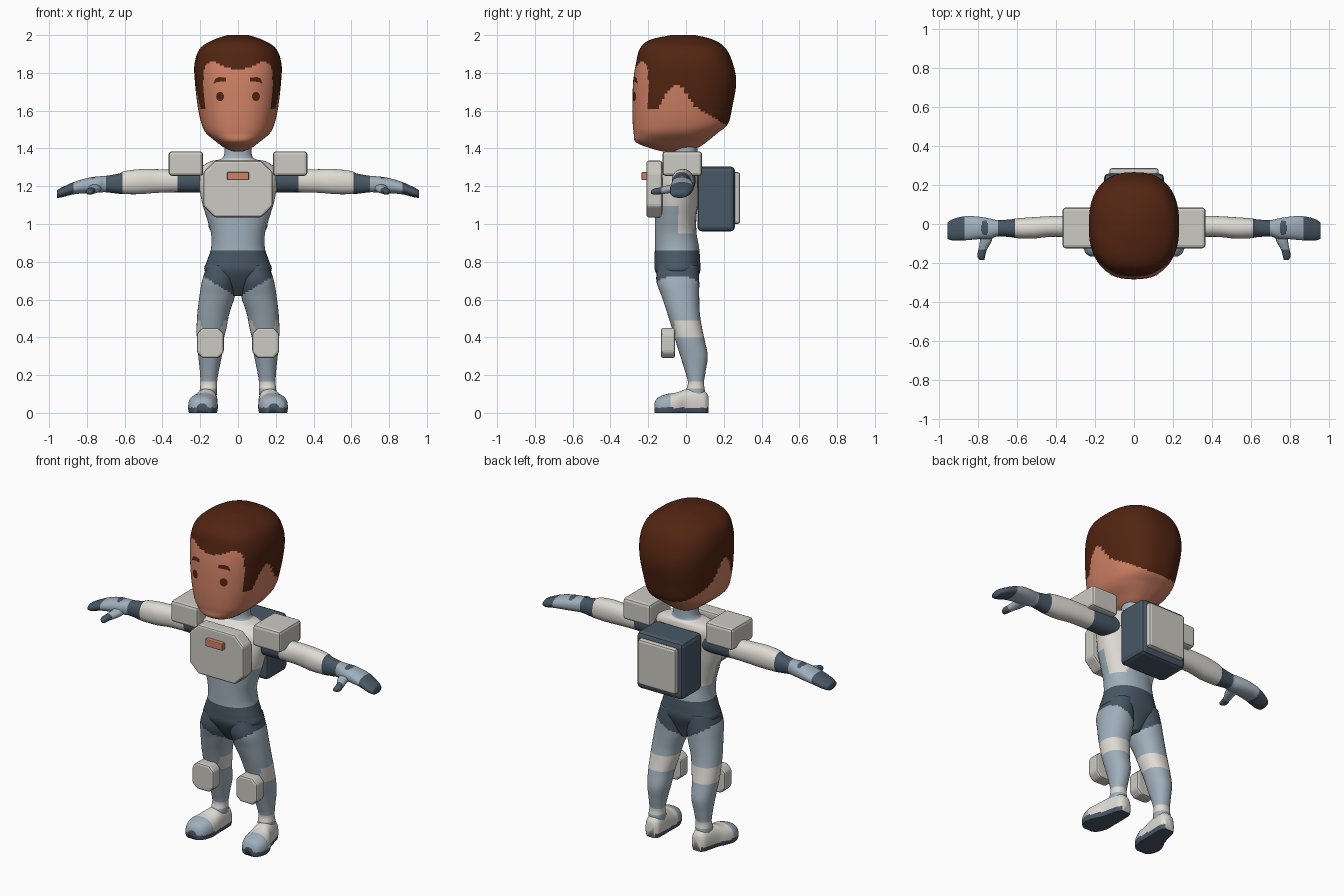
import bpy, bmesh, math
from mathutils import Vector
from mathutils.bvhtree import BVHTree

cube = bpy.data.objects.get("Cube")
if cube:
    bpy.data.objects.remove(cube, do_unlink=True)


def make_material(name, rgb):
    mat = bpy.data.materials.new(name)
    mat.use_nodes = True
    color = (*rgb, 1.0)
    mat.diffuse_color = color
    node = next(n for n in mat.node_tree.nodes if n.type == 'BSDF_PRINCIPLED')
    node.inputs["Base Color"].default_value = color
    return mat


MATERIALS = {
    "hair": make_material("hair brown", (.085, .018, .006)),
    "skin": make_material("skin", (.63, .22, .13)),
    "white": make_material("suit white", (.74, .71, .66)),
    "panel": make_material("panel grey", (.60, .59, .54)),
    "blue": make_material("suit blue grey", (.35, .43, .50)),
    "dark": make_material("dark slate", (.065, .095, .13)),
    "badge": make_material("badge orange", (.62, .22, .14)),
}


def finish(name, bm, rule, smooth=True, mirror=False, bevel=0):
    """Turn a bmesh into an object, colouring each face by the rule."""
    mesh = bpy.data.meshes.new(name)
    used = []
    for face in bm.faces:
        key = rule(face.calc_center_median()) if callable(rule) else rule
        if key not in used:
            used.append(key)
            mesh.materials.append(MATERIALS[key])
        face.material_index = used.index(key)
        face.smooth = smooth
    bm.to_mesh(mesh)
    bm.free()
    obj = bpy.data.objects.new(name, mesh)
    bpy.context.collection.objects.link(obj)
    if mirror:
        obj.modifiers.new("Mirror", 'MIRROR').use_mirror_merge = False
    if bevel:
        mod = obj.modifiers.new("Bevel", 'BEVEL')
        mod.width, mod.segments = bevel, 2
    return obj


def spline(keys, rows):
    """Smooth interpolation through the section keys."""
    out = []
    for i in range(len(keys) - 1):
        a, b, c, d = (keys[min(max(i + j, 0), len(keys) - 1)] for j in (-1, 0, 1, 2))
        for r in range(rows):
            t = r / rows
            out.append([q + t / 2 * (s - p + t * (2 * p - 5 * q + 4 * s - u + t * (3 * (q - s) + u - p)))
                        for p, q, s, u in zip(a, b, c, d)])
    return out + [list(keys[-1])]


def loft(name, axis, keys, rule, power=2.2, sides=48, rows=6, mirror=False):
    """Sections are (position, centre, half width, low, high) along an axis."""
    order = {'z': (1, 2, 0), 'x': (0, 1, 2), 'y': (1, 0, 2)}[axis]
    bm = bmesh.new()
    rings = []
    for pos, mid, half, low, high in spline(keys, rows):
        ring = []
        for k in range(sides):
            ang = math.tau * k / sides
            c, s = math.cos(ang), math.sin(ang)
            u = mid + half * math.copysign(abs(c) ** (2 / power), c)
            v = (low + high) / 2 + (high - low) / 2 * math.copysign(abs(s) ** (2 / power), s)
            values = (pos, u, v)
            co = [values[i] for i in order]
            co[2] = max(co[2], 0)
            ring.append(bm.verts.new(co))
        rings.append(ring)
    for lower, upper in zip(rings, rings[1:]):
        for k in range(sides):
            n = (k + 1) % sides
            bm.faces.new((lower[k], lower[n], upper[n], upper[k]))
    bm.faces.new(rings[0])
    bm.faces.new(rings[-1])
    bmesh.ops.recalc_face_normals(bm, faces=bm.faces)
    return finish(name, bm, rule, mirror=mirror)


def block(name, x, y, z, mat, chamfer=0, bevel=.012, mirror=False):
    """Box with optional chamfered corners in front outline."""
    pts = []
    for sx, sz in ((0, 0), (1, 0), (1, 1), (0, 1)):
        px, pz = x[sx], z[sz]
        dx, dz = (chamfer, -chamfer)[sx], (chamfer, -chamfer)[sz]
        if chamfer:
            pair = [(px, pz + dz), (px + dx, pz)]
            pts += pair if sx == sz else pair[::-1]
        else:
            pts.append((px, pz))
    bm = bmesh.new()
    face = bm.faces.new([bm.verts.new((px, y[0], pz)) for px, pz in pts])
    ext = bmesh.ops.extrude_face_region(bm, geom=[face], use_keep_orig=True)
    verts = [g for g in ext["geom"] if isinstance(g, bmesh.types.BMVert)]
    bmesh.ops.translate(bm, verts=verts, vec=(0, y[1] - y[0], 0))
    bmesh.ops.recalc_face_normals(bm, faces=bm.faces)
    return finish(name, bm, mat, smooth=False, mirror=mirror, bevel=bevel)


def along(line, t):
    """Height of a polyline at t."""
    for (a, p), (b, q) in zip(line, line[1:]):
        if t <= b:
            return p + (q - p) * max(t - a, 0) / (b - a)
    return line[-1][1]


# Head with hairline
FRINGE = [(0, 1.82), (.06, 1.828), (.12, 1.855), (.15, 1.86), (.17, 1.84), (.19, 1.79)]
SIDE_HAIR = [(-.2, 1.61), (-.15, 1.61), (-.1, 1.70), (-.065, 1.73), (-.025, 1.73),
             (.01, 1.67), (.05, 1.62), (.22, 1.52)]


def head_rule(c):
    edge = along(FRINGE, abs(c.x)) if c.y < -.2 else along(SIDE_HAIR, c.y)
    return "hair" if c.z > edge else "skin"


head = loft("head", 'z', [
    (1.385, 0, .03, -.13, .0), (1.405, 0, .075, -.2, .065), (1.435, 0, .115, -.268, .11),
    (1.48, 0, .168, -.277, .165), (1.53, 0, .193, -.282, .222), (1.62, 0, .213, -.284, .245),
    (1.75, 0, .228, -.28, .266), (1.85, 0, .23, -.265, .248), (1.93, 0, .2, -.243, .21),
    (1.975, 0, .13, -.19, .145), (2, 0, .055, -.08, .05)],
    head_rule, power=2.5, sides=128, rows=9)

# Eyes and brows laid on the face
surface = BVHTree.FromPolygons([v.co.copy() for v in head.data.vertices],
                               [p.vertices[:] for p in head.data.polygons])


def face_plate(name, outline):
    bm = bmesh.new()
    n = len(outline)
    mid = (sum(p[0] for p in outline) / n, sum(p[1] for p in outline) / n)
    verts = []
    for x, z in [mid] + outline:
        hit = surface.ray_cast(Vector((x, -1, z)), Vector((0, 1, 0)))[0]
        verts.append(bm.verts.new((x, hit.y - .005, z)))
    for k in range(n):
        face = bm.faces.new((verts[0], verts[1 + k], verts[1 + (k + 1) % n]))
        face.normal_update()
        if face.normal.y > 0:
            face.normal_flip()
    finish(name, bm, "hair", mirror=True)


face_plate("eyes", [(.095 + .021 * math.cos(a * math.tau / 16), 1.675 + .025 * math.sin(a * math.tau / 16))
                    for a in range(16)])
face_plate("brows", [(.063, 1.775), (.1, 1.778), (.12, 1.77), (.131, 1.742), (.112, 1.752), (.063, 1.755)])


# Torso, neck and briefs
def torso_rule(c):
    if c.z < .865:
        return "dark"
    if c.z > 1.345:
        return "blue"
    flank = c.z > .95 and c.y > -.04 and abs(c.x) > .08
    return "white" if c.z > 1.1 or flank else "blue"


loft("torso", 'z', [
    (.62, 0, .03, -.08, .03), (.68, 0, .1, -.125, .05), (.75, 0, .175, -.163, .075),
    (.8, 0, .166, -.167, .075), (.87, 0, .143, -.165, .07), (.95, 0, .143, -.165, .056),
    (1.03, 0, .165, -.165, .055), (1.12, 0, .192, -.165, .065), (1.22, 0, .208, -.155, .075),
    (1.29, 0, .2, -.13, .08), (1.33, 0, .15, -.09, .075), (1.352, 0, .08, -.067, .062),
    (1.43, 0, .07, -.06, .06)], torso_rule, rows=8, sides=64)


# Legs
def leg_rule(c):
    if c.z > .61 + .6 * c.x:
        return "dark"
    knee = .4 < c.z < .49 and c.y > -.06
    return "white" if knee or .13 < c.z < .165 else "blue"


loft("legs", 'z', [
    (.05, .158, .04, .01, .09), (.11, .157, .046, .0, .1), (.16, .155, .044, .01, .095),
    (.22, .152, .05, -.005, .104), (.3, .148, .062, -.03, .115), (.38, .147, .07, -.055, .1),
    (.45, .14, .079, -.075, .085), (.53, .13, .085, -.1, .073), (.62, .11, .094, -.13, .07),
    (.7, .1, .09, -.157, .07), (.78, .09, .075, -.15, .065)], leg_rule, mirror=True, rows=8)


# Shoes with soles
def shoe_rule(c):
    return "dark" if c.z < .028 else "blue" if c.y < -.085 else "white"


loft("shoes", 'y', [
    (-.168, .19, .03, -.02, .05), (-.15, .19, .058, -.03, .08), (-.1, .187, .077, -.04, .1),
    (-.05, .18, .073, -.04, .108), (0, .168, .06, -.04, .125), (.06, .16, .052, -.04, .13),
    (.1, .156, .045, -.03, .115), (.118, .155, .028, -.02, .09)],
    shoe_rule, power=2.4, sides=80, mirror=True)


# Arms with mitten hands
def arm_rule(c):
    patch = ((c.x - .768) / .018) ** 2 + ((c.y + .02) / .04) ** 2 < 1 and c.z > 1.2
    if patch or c.x < .32 or .61 < c.x < .7 or c.x > .87:
        return "dark"
    return "white" if c.x < .65 else "blue"


loft("arms", 'x', [
    (.12, -.01, .06, 1.17, 1.29), (.22, -.01, .06, 1.167, 1.292), (.33, -.012, .055, 1.168, 1.287),
    (.43, -.013, .053, 1.165, 1.29), (.52, -.02, .055, 1.158, 1.29), (.6, -.022, .051, 1.158, 1.28),
    (.63, -.022, .046, 1.16, 1.267), (.7, -.022, .042, 1.168, 1.255), (.74, -.024, .052, 1.166, 1.252),
    (.8, -.02, .058, 1.163, 1.243), (.87, -.022, .062, 1.157, 1.222), (.93, -.03, .055, 1.142, 1.195),
    (.958, -.034, .042, 1.138, 1.18)], arm_rule, rows=10, mirror=True)

loft("thumbs", 'y', [
    (-.185, .78, .012, 1.16, 1.178), (-.165, .785, .02, 1.155, 1.188), (-.13, .777, .022, 1.158, 1.195),
    (-.09, .762, .03, 1.163, 1.207), (-.04, .755, .035, 1.17, 1.215)],
    lambda c: "dark" if c.y < -.13 else "blue", sides=24, mirror=True)

# Armour pieces
block("chest_plate", (-.183, .183), (-.21, -.125), (1.035, 1.335), "panel", chamfer=.06)
block("chest_badge", (-.058, .058), (-.235, -.2), (1.232, 1.275), "badge", bevel=.005)
block("shoulder_pads", (.185, .367), (-.125, .085), (1.255, 1.385), "panel", bevel=.016, mirror=True)
block("knee_pads", (.075, .218), (-.132, -.058), (.29, .45), "panel", chamfer=.03, mirror=True)

# Backpack
block("backpack", (-.155, .155), (.06, .26), (.96, 1.305), "dark", bevel=.025)
block("backpack_panel", (-.127, .127), (.24, .287), (1.0, 1.275), "panel", bevel=.014)
